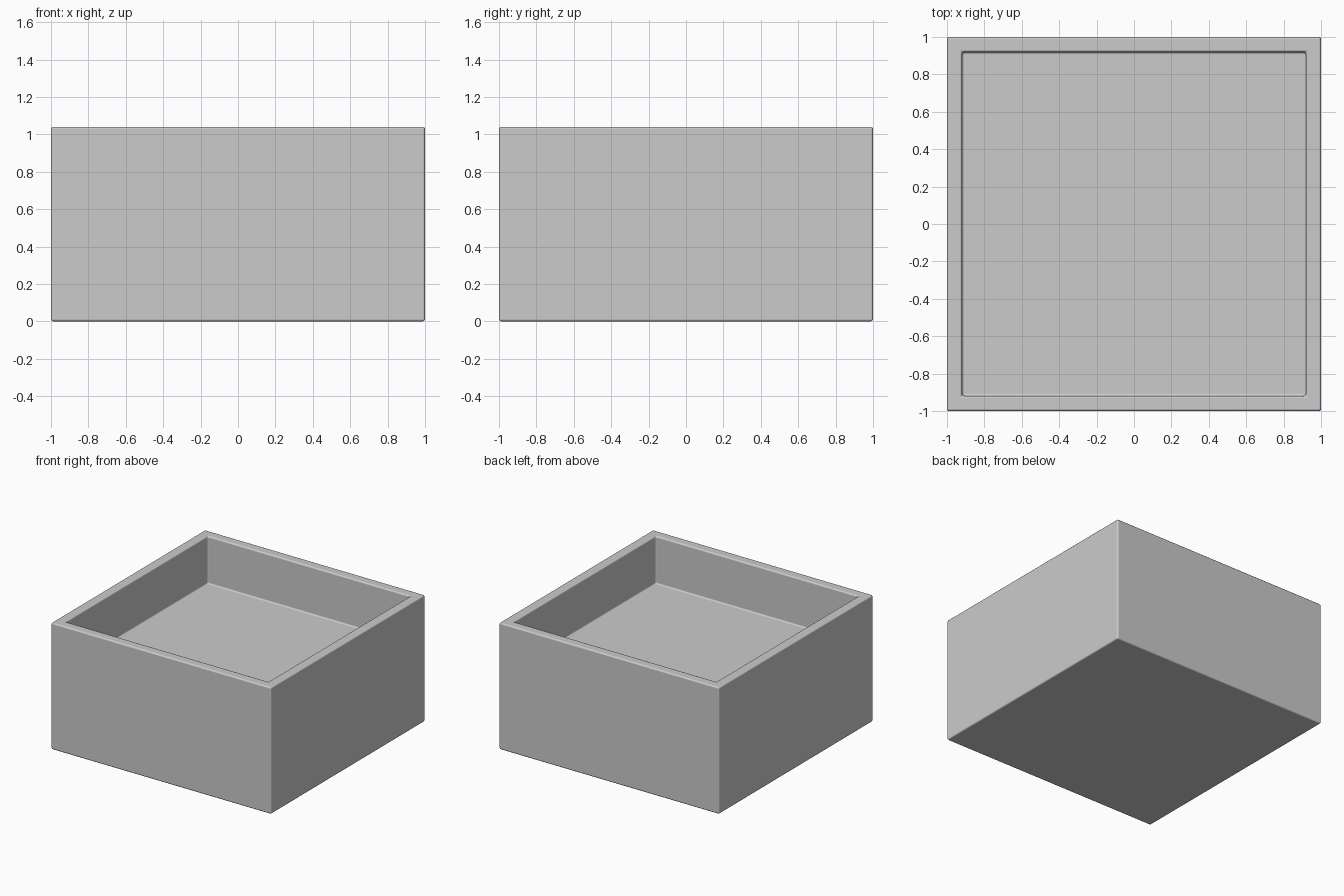
import bpy, bmesh
from mathutils import Matrix, Vector

if "Cube" in bpy.data.objects:
    bpy.data.objects.remove(bpy.data.objects["Cube"])

HEIGHT, WALL, DEPTH, BEVEL = 1.04, 0.115, 0.39, 0.012

# Solid block standing on the ground
bm = bmesh.new()
bmesh.ops.create_cube(bm, size=1, matrix=Matrix.Translation((0, 0, HEIGHT / 2))
                      @ Matrix.Diagonal((2, 2, HEIGHT, 1)))

# Rim and sunken floor
bm.normal_update()
top = max(bm.faces, key=lambda f: f.calc_center_median().z)
bmesh.ops.inset_region(bm, faces=[top], thickness=WALL)
floor = bmesh.ops.extrude_discrete_faces(bm, faces=[top])["faces"][0]
bmesh.ops.translate(bm, verts=floor.verts, vec=Vector((0, 0, -DEPTH)))
bmesh.ops.recalc_face_normals(bm, faces=bm.faces)

mesh = bpy.data.meshes.new("planter_box")
bm.to_mesh(mesh)
bm.free()
box = bpy.data.objects.new("planter_box", mesh)
bpy.context.collection.objects.link(box)

# Fine rounded edges, flat faces kept flat
bevel = box.modifiers.new("soft_edges", "BEVEL")
bevel.width = BEVEL
bevel.segments = 3
bevel.limit_method = "ANGLE"
bevel.harden_normals = True
bpy.context.view_layer.objects.active = box
box.select_set(True)
bpy.ops.object.shade_smooth()
